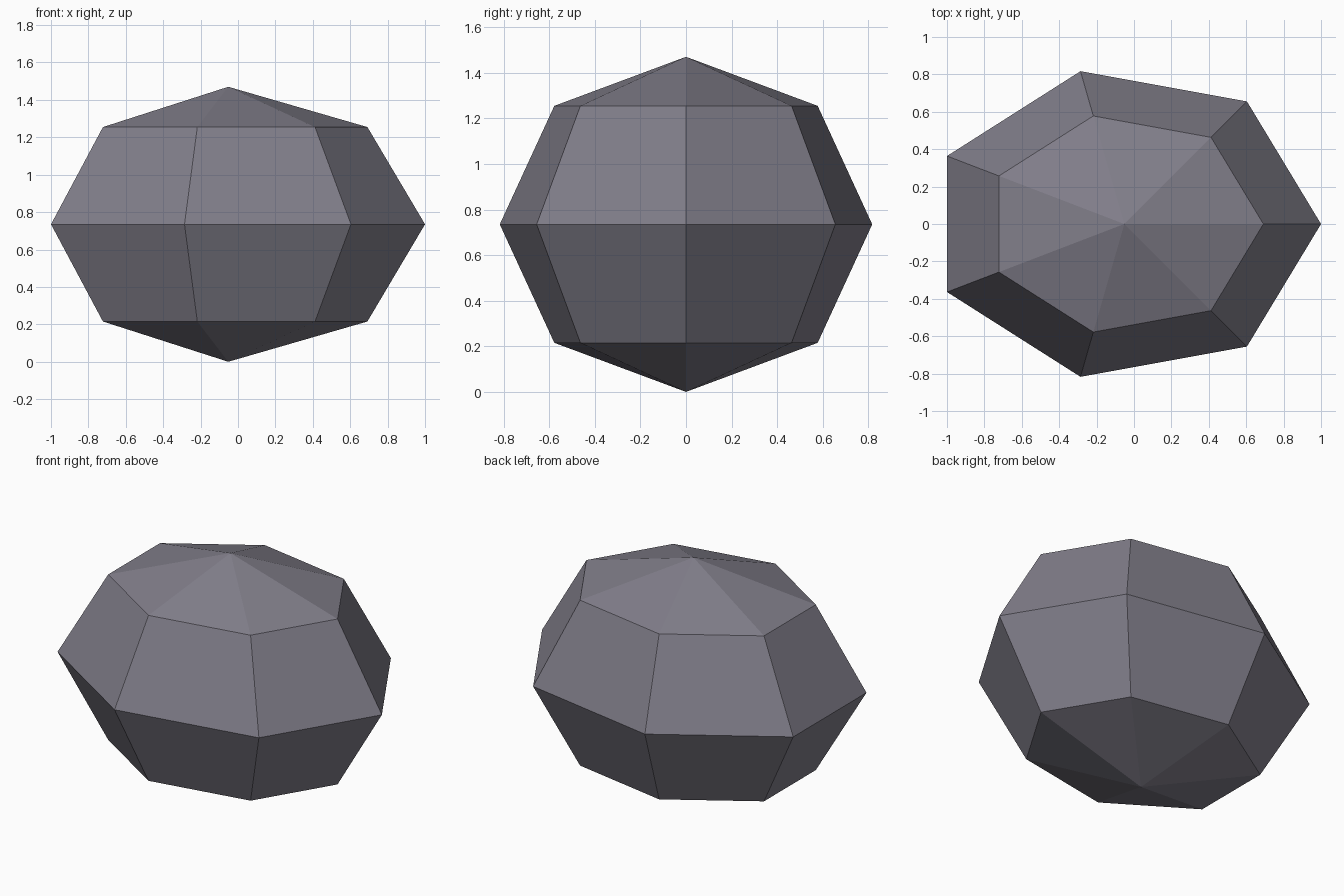
import bpy

if "Cube" in bpy.data.objects:
    bpy.data.objects.remove(bpy.data.objects["Cube"])

# Seven-sided, four-ring faceted boulder
RX, RY, RZ = 1.052, 0.838, 0.735

bpy.ops.mesh.primitive_uv_sphere_add(segments=7, ring_count=4, radius=1)
rock = bpy.context.object
rock.name = "rock"

# Turn one corner to +x, squash it, centre its outline and rest it on the ground
for v in rock.data.vertices:
    x, y, z = v.co
    v.co = (y * RX - 0.052, -x * RY, z * RZ + RZ)
rock.data.update()
bpy.ops.object.shade_flat()

# Purple-grey stone
stone = bpy.data.materials.new("purple grey stone")
stone.diffuse_color = (0.22, 0.21, 0.255, 1)
stone.use_nodes = True
stone.node_tree.nodes["Principled BSDF"].inputs["Base Color"].default_value = stone.diffuse_color
rock.data.materials.append(stone)
